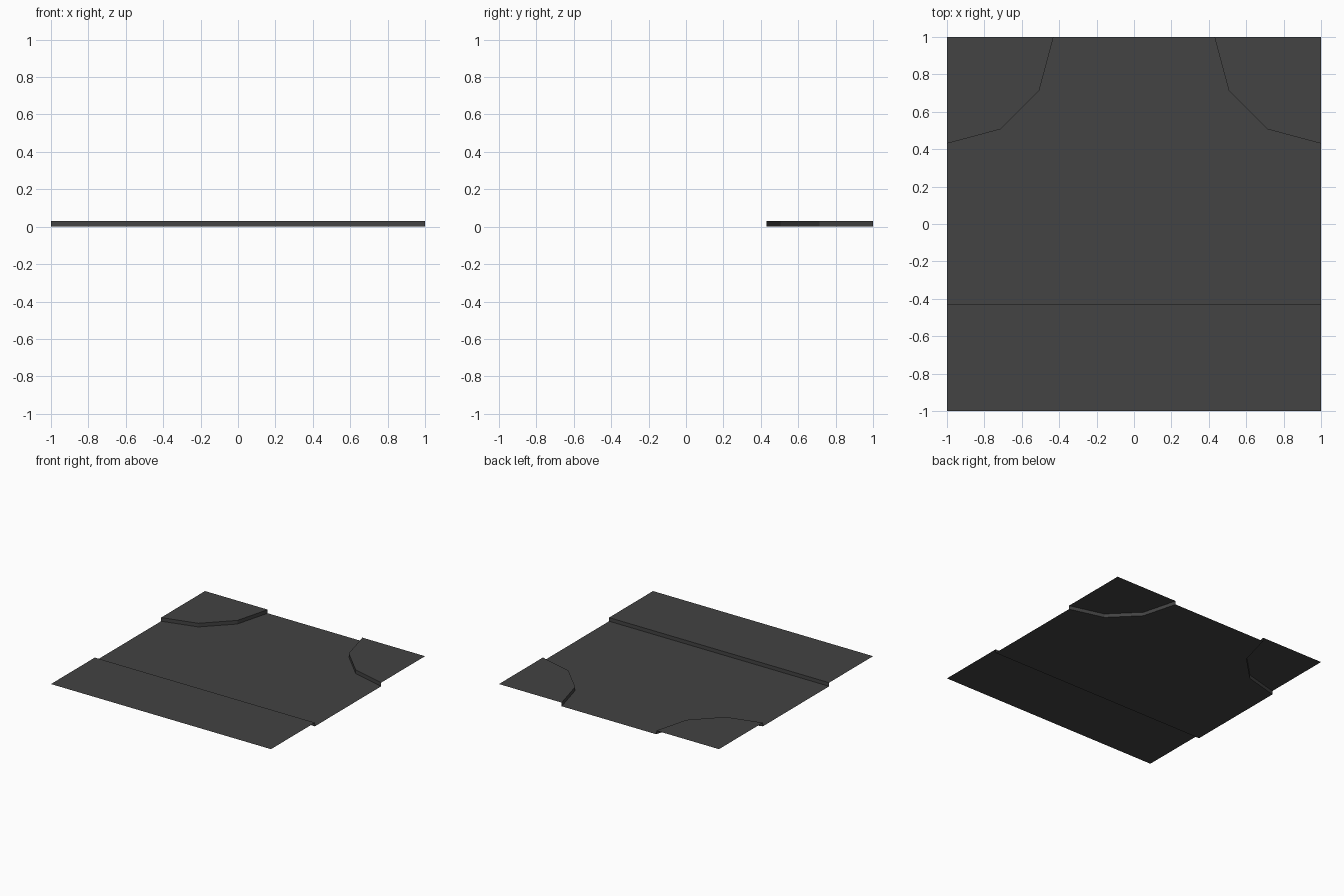
import bpy, bmesh, math

if "Cube" in bpy.data.objects:
    bpy.data.objects.remove(bpy.data.objects["Cube"])

H = 0.03       # kerb height
R = 0.57       # pavement width and corner radius

asphalt = bpy.data.materials.new("dark_grey")
asphalt.diffuse_color = (0.056, 0.056, 0.056, 1)
asphalt.use_nodes = True
asphalt.node_tree.nodes["Principled BSDF"].inputs["Base Color"].default_value = asphalt.diffuse_color


def sheet(name, faces):
    """Open flat-faced sheet from lists of corner points."""
    bm = bmesh.new()
    for pts in faces:
        bm.faces.new([bm.verts.new(p) for p in pts])
    bmesh.ops.remove_doubles(bm, verts=bm.verts, dist=1e-5)
    bmesh.ops.triangulate(bm, faces=[f for f in bm.faces if len(f.verts) > 4])
    me = bpy.data.meshes.new(name)
    bm.to_mesh(me)
    bm.free()
    me.materials.append(asphalt)
    ob = bpy.data.objects.new(name, me)
    bpy.context.collection.objects.link(ob)
    return ob


def at(pts, z):
    return [(x, y, z) for x, y in pts]


def pavement(name, edge, outer):
    """Raised top plus the kerb below its road-side edge (edge runs with top on its left)."""
    kerbs = [at([a, b], 0) + at([b, a], H) for a, b in zip(edge, edge[1:])]
    return sheet(name, [at(edge + outer, H)] + kerbs)


# Quarter-round corners, three segments each
def arc(cx, start):
    angles = [math.radians(start + 30 * i) for i in range(4)]
    return [(cx + R * math.cos(a), 1 + R * math.sin(a)) for a in angles]


left, right = arc(-1, 270), arc(1, 180)
front = [(1, R - 1), (-1, R - 1)]

# Raised pavements
pavement("left_corner_pavement", left, [(-1, 1)])
pavement("right_corner_pavement", right, [(1, 1)])
pavement("front_pavement", front, [(-1, -1), (1, -1)])

# Lower T-shaped road surface
sheet("road", [at(front[::-1] + right[::-1] + left[::-1], 0)])
